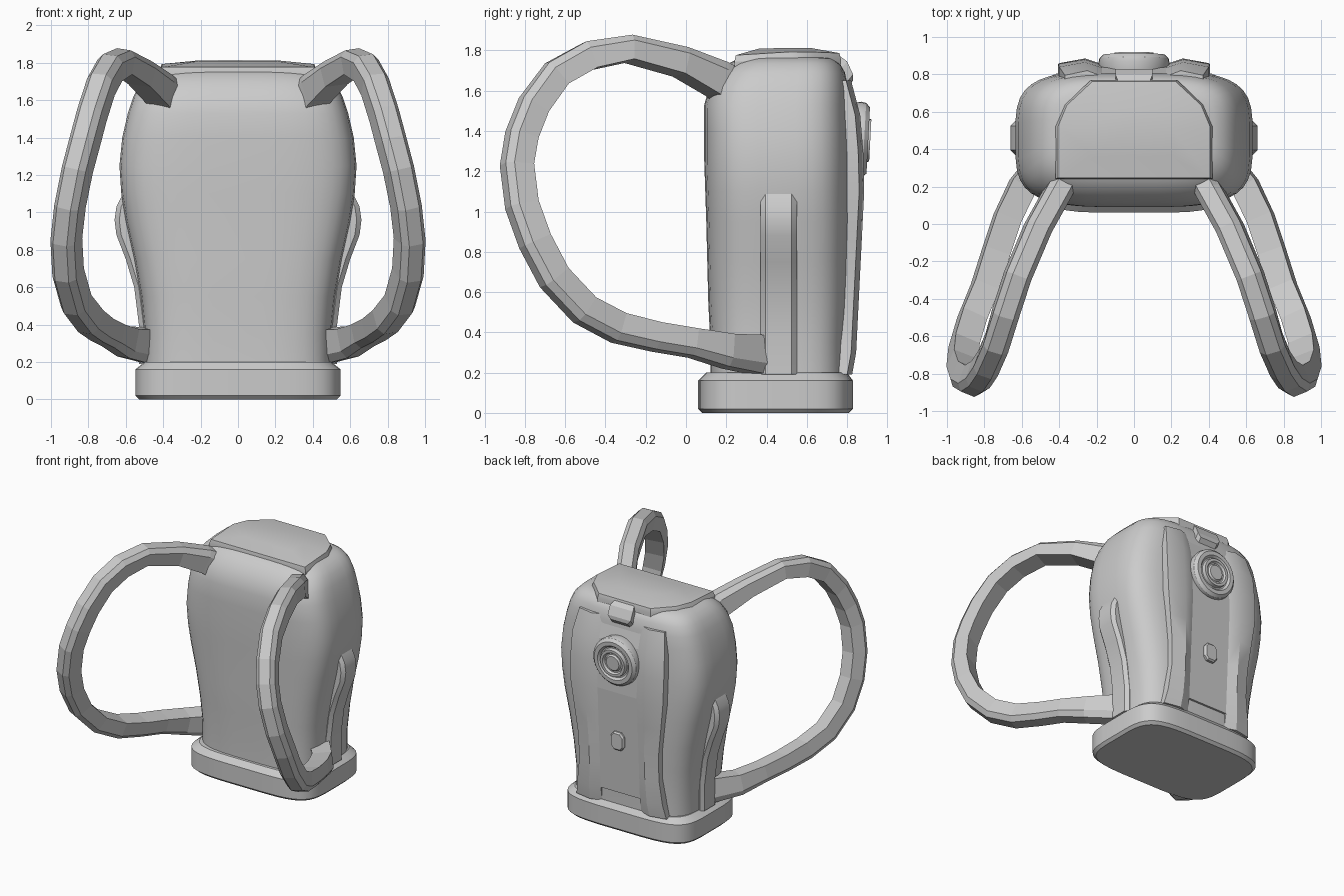
import bpy, bmesh, math
from mathutils import Vector, Matrix

if "Cube" in bpy.data.objects:
    bpy.data.objects.remove(bpy.data.objects["Cube"])


def finish(name, bm, smooth=None):
    bmesh.ops.recalc_face_normals(bm, faces=bm.faces[:])
    me = bpy.data.meshes.new(name)
    bm.to_mesh(me)
    bm.free()
    ob = bpy.data.objects.new(name, me)
    bpy.context.collection.objects.link(ob)
    if smooth:
        bpy.ops.object.select_all(action='DESELECT')
        ob.select_set(True)
        bpy.context.view_layer.objects.active = ob
        bpy.ops.object.shade_smooth_by_angle(angle=math.radians(smooth))
    return ob


def loft(name, rings, smooth=None):
    """Skin a list of equal-length closed rings and cap both ends."""
    bm = bmesh.new()
    vs = [[bm.verts.new(p) for p in r] for r in rings]
    n = len(rings[0])
    for a, b in zip(vs, vs[1:]):
        for i in range(n):
            j = (i + 1) % n
            bm.faces.new((a[i], a[j], b[j], b[i]))
    bm.faces.new(vs[0])
    bm.faces.new(vs[-1])
    return finish(name, bm, smooth)


def oval(z, hx, y0, y1, n, count=40):
    """Rounded-rectangle (superellipse) ring."""
    pts = []
    for i in range(count):
        a = 2 * math.pi * (i + .5) / count
        c, s = math.cos(a), math.sin(a)
        pts.append((hx * math.copysign(abs(c) ** (2 / n), c),
                    (y0 + y1) / 2 + (y1 - y0) / 2 * math.copysign(abs(s) ** (2 / n), s), z))
    return pts


# Main body
body = [(.15, .50, .12, .80), (.35, .50, .12, .80), (.55, .52, .11, .81),
        (.75, .555, .105, .815), (.95, .60, .10, .82), (1.1, .625, .095, .82),
        (1.25, .635, .09, .82), (1.4, .62, .09, .815), (1.53, .59, .09, .81),
        (1.62, .56, .115, .805), (1.69, .525, .16, .79), (1.735, .48, .21, .765),
        (1.76, .43, .26, .73), (1.77, .36, .31, .68)]
loft("body", [oval(*s, 3.8) for s in body], 40)

# Base
base = [(0, .53, .08, .81), (.02, .55, .06, .83), (.16, .55, .06, .83), (.2, .50, .10, .80)]
loft("base", [oval(*s, 4.6) for s in base], 30)

# Domed lid
half = [(.42, .24), (.42, .52), (.37, .64), (.23, .77)]
outline = half + [(-x, y) for x, y in reversed(half)]


def lid_ring(scale, drop):
    pts = []
    for x, y in outline:
        x, y = x * scale, .48 + (y - .48) * scale
        pts.append((x, y, 1.82 - .16 * x * x - .32 * (y - .48) ** 2 - drop))
    return pts


loft("lid", [lid_ring(.98, .12), lid_ring(1, .03), lid_ring(.97, 0), lid_ring(.5, 0)], 25)

# Lid clasp, hanging over the rear edge
clasp = [(.74, 1.79, .075), (.80, 1.745, .10), (.83, 1.68, .10), (.83, 1.65, .075)]
loft("lid_clasp", [[(-w, y, z), (w, y, z), (w, y - .05, z - .06), (-w, y - .05, z - .06)]
                   for y, z, w in clasp])

# Rear raised panels, side pads and straps, both sides
panel = [(.19, .39, .825), (.3, .37, .845), (.5, .345, .855), (.7, .35, .865), (.9, .375, .875),
         (1.1, .40, .885), (1.3, .405, .88), (1.48, .40, .865), (1.65, .37, .82)]
pad = [(.19, .53), (.4, .53), (.6, .555), (.75, .60), (.88, .65), (.96, .66), (1.03, .65), (1.09, .62)]
path = [(.36, .25, 1.60, 1.4), (.41, .16, 1.66, 1.25), (.51, -.02, 1.745, 1.0),
        (.62, -.28, 1.81, .9), (.685, -.48, 1.775, 1), (.735, -.645, 1.685, 1),
        (.785, -.76, 1.53, 1), (.825, -.82, 1.38, 1), (.865, -.845, 1.23, 1),
        (.905, -.82, 1.03, 1), (.925, -.755, .85, 1), (.915, -.66, .67, 1),
        (.87, -.51, .51, 1), (.80, -.34, .42, 1), (.74, -.15, .375, .95),
        (.68, .03, .345, .95), (.60, .20, .305, 1.15), (.47, .36, .285, 1.35)]
plane_n = Vector((.917, .37, .15))
section = [(-.07, -.07), (.07, -.07), (.07, .035), (.04, .07), (-.04, .07), (-.07, .035)]


def strap_rings(m):
    pts = [Vector(p[:3]) for p in path]
    rings = []
    for i, p in enumerate(pts):
        t = (pts[min(i + 1, len(pts) - 1)] - pts[max(i - 1, 0)]).normalized()
        w = (plane_n - t * plane_n.dot(t)).normalized()
        out = t.cross(w)
        if out.dot(p - Vector((.68, -.25, 1.05))) < 0:
            out = -out
        k = path[i][3]
        ring = [p + w * a + out * b * k for a, b in section]
        rings.append([(m * v.x, v.y, v.z) for v in ring])
    return rings


for side, m in (("right", 1), ("left", -1)):
    loft("rear_panel_" + side,
         [[(m * .17, .74, z), (m * .17, y - .03, z), (m * (.17 + (xo - .17) * .4), y, z),
           (m * xo, y - .025, z), (m * xo, .70, z)] for z, xo, y in panel], 30)
    loft("side_pad_" + side,
         [[(m * (x - .12), .37, z), (m * (x - .025), .37, z), (m * x, .395, z),
           (m * x, .525, z), (m * (x - .025), .55, z), (m * (x - .12), .55, z)] for z, x in pad], 25)
    loft("strap_" + side, strap_rings(m))

# Centre strip between the rear panels
loft("rear_strip", [[(-.17, .74, z), (.17, .74, z), (.17, y - .03, z), (-.17, y - .03, z)]
                    for z, xo, y in panel[1:]])

# Round emblem-free medallion, lathed and tilted slightly upward
profile = [(.18, -.06), (.19, -.01), (.185, .015), (.165, .035), (.135, .035), (.12, .018),
           (.11, .018), (.105, .045), (.085, .045), (.075, .03), (.065, .03), (.055, .042)]
tilt = Matrix.Rotation(math.radians(-3), 3, 'X')
center = Vector((0, .87, 1.355))
loft("rear_disc", [[center + tilt @ Vector((r * math.cos(a), d, r * math.sin(a)))
                    for a in (2 * math.pi * i / 32 for i in range(32))] for r, d in profile], 30)

# Small eight-sided button
shape = [(.055, .04), (.03, .07), (-.03, .07), (-.055, .04),
         (-.055, -.04), (-.03, -.07), (.03, -.07), (.055, -.04)]
loft("rear_button", [[(x * s, y, .72 + z * s) for x, z in shape]
                     for y, s in ((.80, 1), (.85, 1), (.862, .85))])
